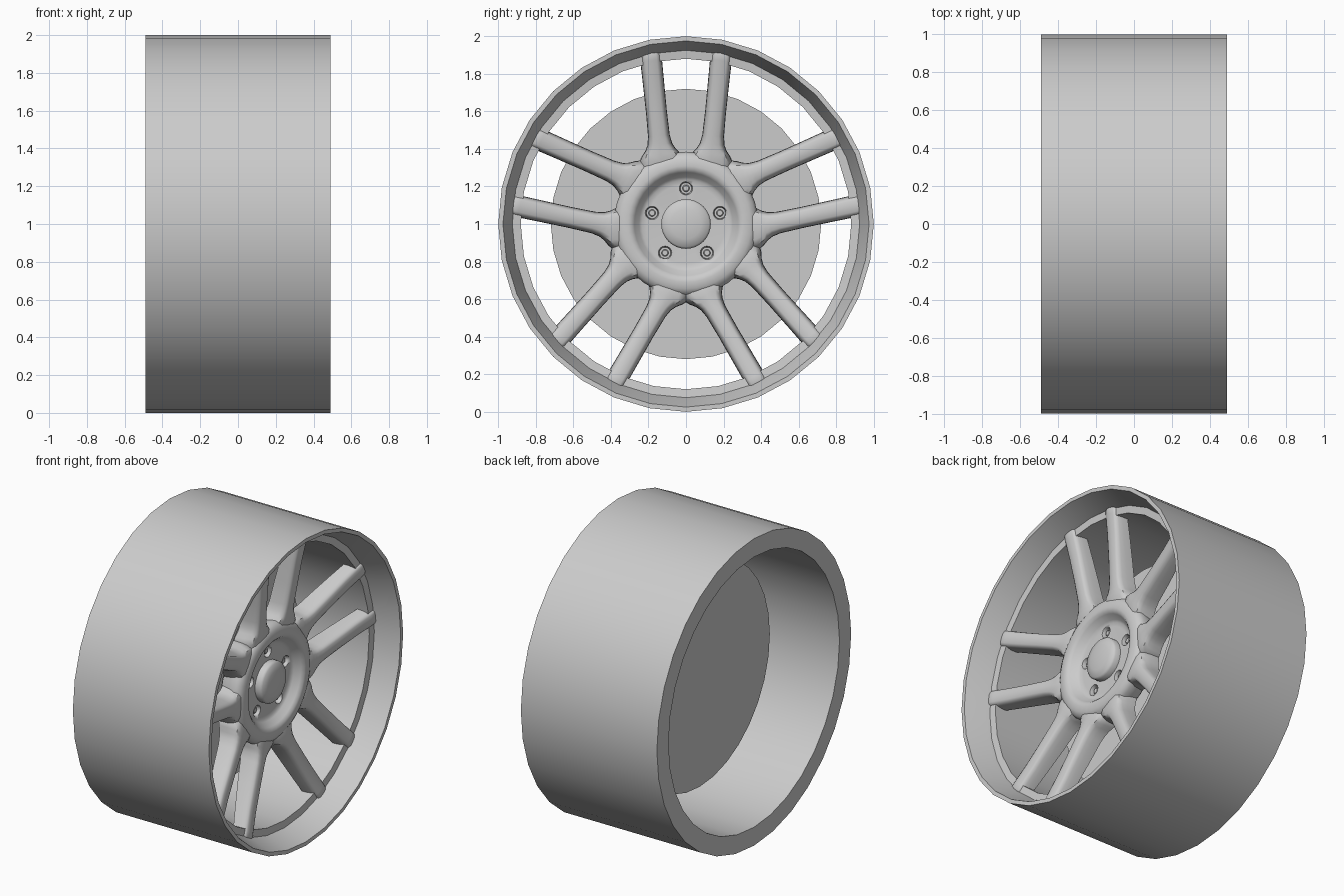
import bpy, bmesh, math
from mathutils import Vector

if "Cube" in bpy.data.objects:
    bpy.data.objects.remove(bpy.data.objects["Cube"])

grey = bpy.data.materials.new("wheel_grey")
grey.diffuse_color = (0.6, 0.6, 0.6, 1)
grey.use_nodes = True
grey.node_tree.nodes["Principled BSDF"].inputs["Base Color"].default_value = grey.diffuse_color


def finish(name, bm, angle=35):
    bmesh.ops.remove_doubles(bm, verts=bm.verts, dist=0.0002)
    bmesh.ops.recalc_face_normals(bm, faces=bm.faces)
    me = bpy.data.meshes.new(name)
    bm.to_mesh(me)
    bm.free()
    ob = bpy.data.objects.new(name, me)
    bpy.context.collection.objects.link(ob)
    me.materials.append(grey)
    bpy.ops.object.select_all(action='DESELECT')
    bpy.context.view_layer.objects.active = ob
    ob.select_set(True)
    bpy.ops.object.shade_smooth_by_angle(angle=math.radians(angle))
    return ob


def lathe(bm, profile, n=32, closed=False, cy=0.0, cz=1.0):
    """Spin (x, radius) points round an axis parallel to x."""
    rings = []
    for x, r in profile:
        if r == 0:
            rings.append([bm.verts.new((x, cy, cz))] * n)
        else:
            rings.append([bm.verts.new((x, cy + r * math.cos(2 * math.pi * i / n),
                                        cz + r * math.sin(2 * math.pi * i / n))) for i in range(n)])
    pairs = list(zip(rings, rings[1:]))
    if closed:
        pairs.append((rings[-1], rings[0]))
    for a, b in pairs:
        for i in range(n):
            j = (i + 1) % n
            vs = list(dict.fromkeys((a[i], a[j], b[j], b[i])))
            bm.faces.new(vs)


# Rim barrel with front lip and spoke seat
bm = bmesh.new()
lathe(bm, [(-.49, 1), (.49, 1), (.49, .975), (.36, .932), (.335, .925), (.33, .88), (-.49, .88)], closed=True)
finish("rim_barrel", bm)

# Brake disc
bm = bmesh.new()
lathe(bm, [(-.10, 0), (-.10, .72), (-.07, .72), (-.07, 0)])
finish("brake_disc", bm)

# Hub with recessed bolt plate
bm = bmesh.new()
lathe(bm, [(.12, 0), (.12, .35), (.14, .375), (.235, .385), (.262, .372), (.277, .345), (.28, .31),
           (.277, .29), (.262, .275), (.228, .25), (.218, .235), (.215, .21), (.215, 0)], n=40)
hub = finish("hub", bm, 50)

# Centre cap
bm = bmesh.new()
lathe(bm, [(.20, 0), (.20, .132), (.25, .132), (.262, .122), (.272, .08), (.277, .04), (.278, 0)])
finish("centre_cap", bm, 40)

# Bolt holes and bolts
cut = bmesh.new()
bolts = bmesh.new()
for k in range(5):
    a = math.radians(90 + 72 * k)
    cy, cz = .19 * math.cos(a), 1 + .19 * math.sin(a)
    lathe(cut, [(.185, 0), (.185, .030), (.205, .032), (.225, .040), (.225, 0)], 16, cy=cy, cz=cz)
    lathe(bolts, [(.18, 0), (.18, .019), (.200, .019), (.204, .014), (.204, 0)], 12, cy=cy, cz=cz)
cutter = finish("bolt_hole_cutter", cut)
cutter.hide_render = True
cutter.hide_viewport = True
finish("bolts", bolts)
mod = hub.modifiers.new("bolt_holes", 'BOOLEAN')
mod.object = cutter
mod.operation = 'DIFFERENCE'
mod.solver = 'EXACT'

# Five pairs of spokes: (radial position, half width, front x, back x)
SECTIONS = [(.27, .10, .255, .14), (.335, .105, .272, .14), (.37, .088, .276, .145), (.395, .070, .278, .15),
            (.425, .057, .281, .155), (.47, .050, .287, .165), (.60, .048, .304, .19), (.75, .049, .324, .225),
            (.87, .050, .345, .255), (.900, .049, .350, .262), (.916, .045, .345, .27), (.924, .036, .330, .28)]
# Cross-section: (width factor, depth factor from front to back)
SHAPE = [(-1.16, 1), (-1.12, .55), (-1.0, .28), (-.88, .10), (-.6, .02), (0, 0),
         (.6, .02), (.88, .10), (1.0, .28), (1.12, .55), (1.16, 1)]


def spoke(bm, pair_angle, side):
    ca, sa = math.cos(pair_angle), math.sin(pair_angle)
    start, end = Vector((.125 * side, .28)), Vector((.19 * side, .915))
    d = (end - start).normalized()
    nrm = Vector((d.y, -d.x))
    rings = []
    for v, w, xf, xb in SECTIONS:
        c = start + (end - start) * ((v - .28) / .635)
        ring = []
        for wf, df in SHAPE:
            p = c + nrm * (w * wf)
            ring.append(bm.verts.new((xf + (xb - xf) * df, p.y * ca - p.x * sa, 1 + p.y * sa + p.x * ca)))
        rings.append(ring)
    m = len(SHAPE)
    for a, b in zip(rings, rings[1:]):
        for i in range(m):
            j = (i + 1) % m
            bm.faces.new((a[i], a[j], b[j], b[i]))
    bm.faces.new(rings[0])
    bm.faces.new(rings[-1])


bm = bmesh.new()
for k in range(5):
    for side in (-1, 1):
        spoke(bm, math.radians(90 + 72 * k), side)
finish("spokes", bm, 45)
